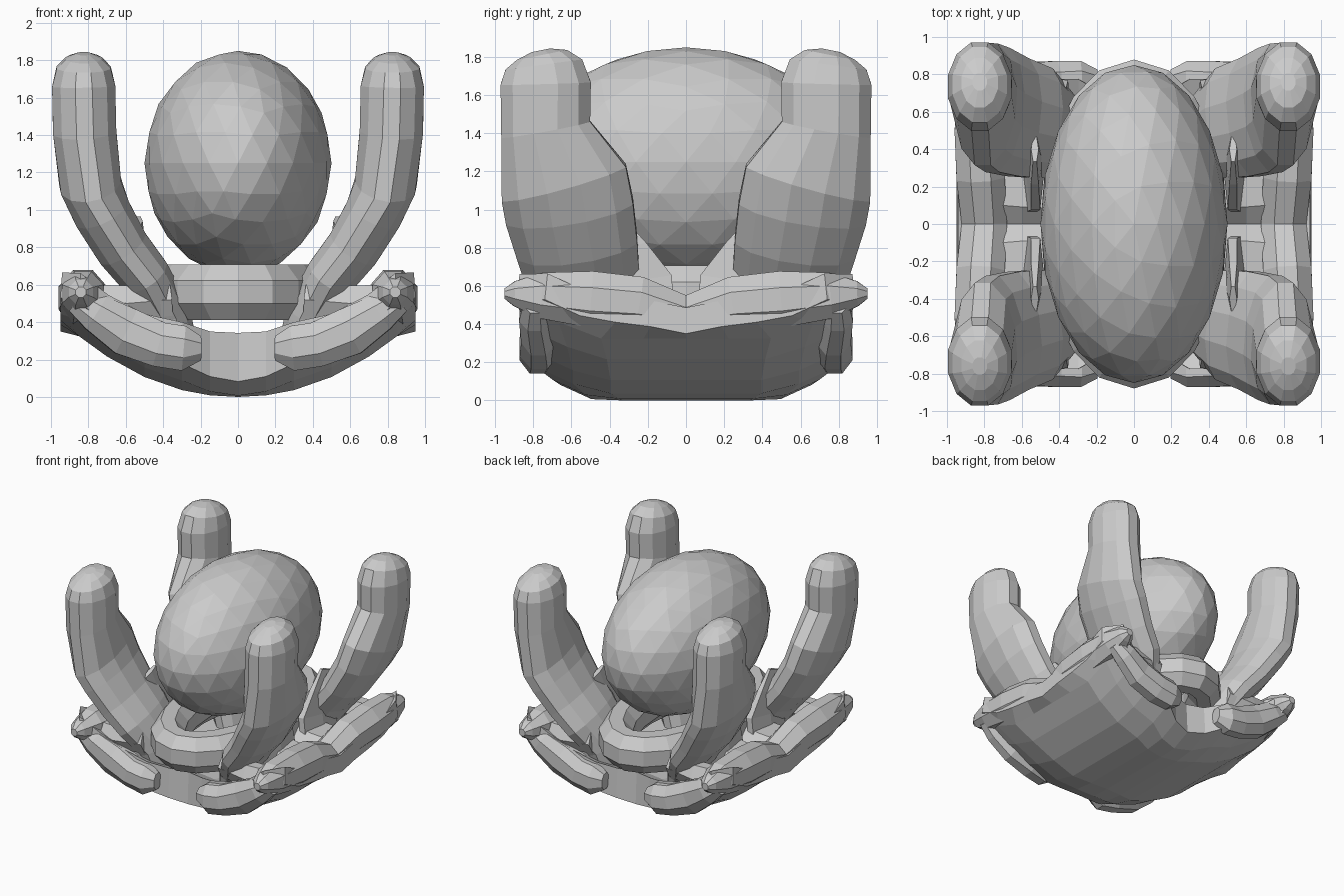
import bpy, bmesh, math
from mathutils import Vector

if "Cube" in bpy.data.objects:
    bpy.data.objects.remove(bpy.data.objects["Cube"])


def finish(name, bm, mirror=True):
    bmesh.ops.recalc_face_normals(bm, faces=bm.faces)
    me = bpy.data.meshes.new(name)
    bm.to_mesh(me)
    bm.free()
    ob = bpy.data.objects.new(name, me)
    bpy.context.collection.objects.link(ob)
    if mirror:
        mod = ob.modifiers.new("mirror", 'MIRROR')
        mod.use_axis = (True, True, False)
    return ob


def loft(name, sections, ref, sides=10, closed=False, mirror=True):
    """Sections are (x, y, z, half size along ref, half size across)."""
    bm = bmesh.new()
    pts = [Vector(s[:3]) for s in sections]
    n = len(pts)
    rings = []
    for i, s in enumerate(sections):
        if closed:
            t = pts[(i + 1) % n] - pts[i - 1]
        else:
            t = pts[min(i + 1, n - 1)] - pts[max(i - 1, 0)]
        t.normalize()
        u = Vector(ref)
        u = (u - t * u.dot(t)).normalized()
        v = t.cross(u)
        ring = []
        for k in range(sides):
            a = 2 * math.pi * (k + 0.5) / sides
            ring.append(bm.verts.new(pts[i] + u * s[3] * math.cos(a) + v * s[4] * math.sin(a)))
        rings.append(ring)
    for i in range(n if closed else n - 1):
        a, b = rings[i], rings[(i + 1) % n]
        for k in range(sides):
            j = (k + 1) % sides
            bm.faces.new((a[k], a[j], b[j], b[k]))
    if not closed:
        bm.faces.new(rings[0])
        bm.faces.new(rings[-1])
    return finish(name, bm, mirror)


# Faceted egg in the middle
bm = bmesh.new()
bmesh.ops.create_icosphere(bm, subdivisions=3, radius=1)
for v in bm.verts:
    v.co = Vector((v.co.x * 0.5, v.co.y * 0.85, v.co.z * 0.6 + 1.25))
finish("egg", bm, False)

# Oval collar the egg rests on
collar = []
for i in range(20):
    a = 2 * math.pi * i / 20
    collar.append((0.37 * math.cos(a), 0.75 * math.sin(a), 0.56, 0.16, 0.14))
loft("egg_collar", collar, (0, 0, 1), 8, True, False)

# Four upright prongs with broad feet
loft("prong", [
    (0.32, 0.44, 0.20, 0.20, 0.12), (0.38, 0.48, 0.45, 0.24, 0.13),
    (0.50, 0.54, 0.65, 0.31, 0.14), (0.62, 0.57, 0.80, 0.33, 0.15),
    (0.73, 0.61, 0.99, 0.35, 0.16), (0.79, 0.64, 1.14, 0.35, 0.17),
    (0.82, 0.735, 1.42, 0.245, 0.175), (0.825, 0.735, 1.66, 0.245, 0.175),
    (0.825, 0.745, 1.76, 0.21, 0.15), (0.825, 0.755, 1.81, 0.14, 0.10),
    (0.825, 0.76, 1.835, 0.05, 0.04)], (0, 1, 0), 12)

# Curved base shell, thicker in the middle, with lifted corners
bm = bmesh.new()
outline = [(0, 0.66), (0.15, 0.70), (0.3, 0.79), (0.5, 0.79), (0.7, 0.83), (0.85, 0.89), (0.95, 0.74)]
rows = [0, 0.25, 0.5, 0.75, 1]
top, bottom = [], []
for x, w in outline:
    tc, bc = [], []
    for f in rows:
        y = w * f
        z = 0.41 * (x / 0.95) ** 2.1 + 0.16 * max(0, (y - 0.48) / 0.35)
        if x > 0.9:
            z -= 0.06 * max(0, 1 - y / 0.3)
        thick = 0.13 + 0.13 * (1 - x)
        bc.append(bm.verts.new((x, y, z)))
        tc.append(bm.verts.new((x * 0.99, y * 0.98, z + thick)))
    top.append(tc)
    bottom.append(bc)
m, n = len(outline), len(rows)
for i in range(m - 1):
    for j in range(n - 1):
        for g in (top, bottom):
            bm.faces.new((g[i][j], g[i + 1][j], g[i + 1][j + 1], g[i][j + 1]))
    bm.faces.new((top[i][-1], top[i + 1][-1], bottom[i + 1][-1], bottom[i][-1]))
for j in range(n - 1):
    bm.faces.new((top[-1][j], top[-1][j + 1], bottom[-1][j + 1], bottom[-1][j]))
finish("base_shell", bm)

# Thick rolled rim along each side, dipping at the middle
loft("side_rim", [
    (0.80, 0.00, 0.44, 0.11, 0.13), (0.82, 0.25, 0.51, 0.15, 0.14),
    (0.83, 0.50, 0.53, 0.16, 0.14), (0.83, 0.76, 0.55, 0.13, 0.12),
    (0.84, 0.90, 0.56, 0.07, 0.07), (0.84, 0.95, 0.56, 0.03, 0.03)], (0, 0, 1), 8)

# Finger lobes curling from the corners to the front and back
loft("corner_lobe", [
    (0.86, 0.79, 0.52, 0.08, 0.07), (0.76, 0.79, 0.45, 0.11, 0.09),
    (0.60, 0.77, 0.35, 0.14, 0.10), (0.42, 0.77, 0.28, 0.13, 0.11),
    (0.29, 0.78, 0.26, 0.13, 0.10), (0.20, 0.77, 0.26, 0.07, 0.06)], (0, 0, 1), 8)

# Pointed leaves hugging the egg
loft("side_leaf", [
    (0.58, 0.26, 0.30, 0.24, 0.05), (0.53, 0.28, 0.62, 0.24, 0.05),
    (0.53, 0.34, 0.78, 0.16, 0.04), (0.53, 0.40, 0.94, 0.08, 0.02)], (0, 1, 0), 6)

# Low struts tying the collar to the shell
loft("outer_strut", [
    (0.36, 0.68, 0.52, 0.10, 0.09), (0.60, 0.70, 0.50, 0.11, 0.09),
    (0.80, 0.70, 0.54, 0.07, 0.07)], (0, 0, 1), 6)
loft("inner_strut", [
    (0.36, 0.18, 0.50, 0.11, 0.20), (0.58, 0.20, 0.45, 0.11, 0.22),
    (0.82, 0.22, 0.45, 0.08, 0.22)], (0, 0, 1), 6)
